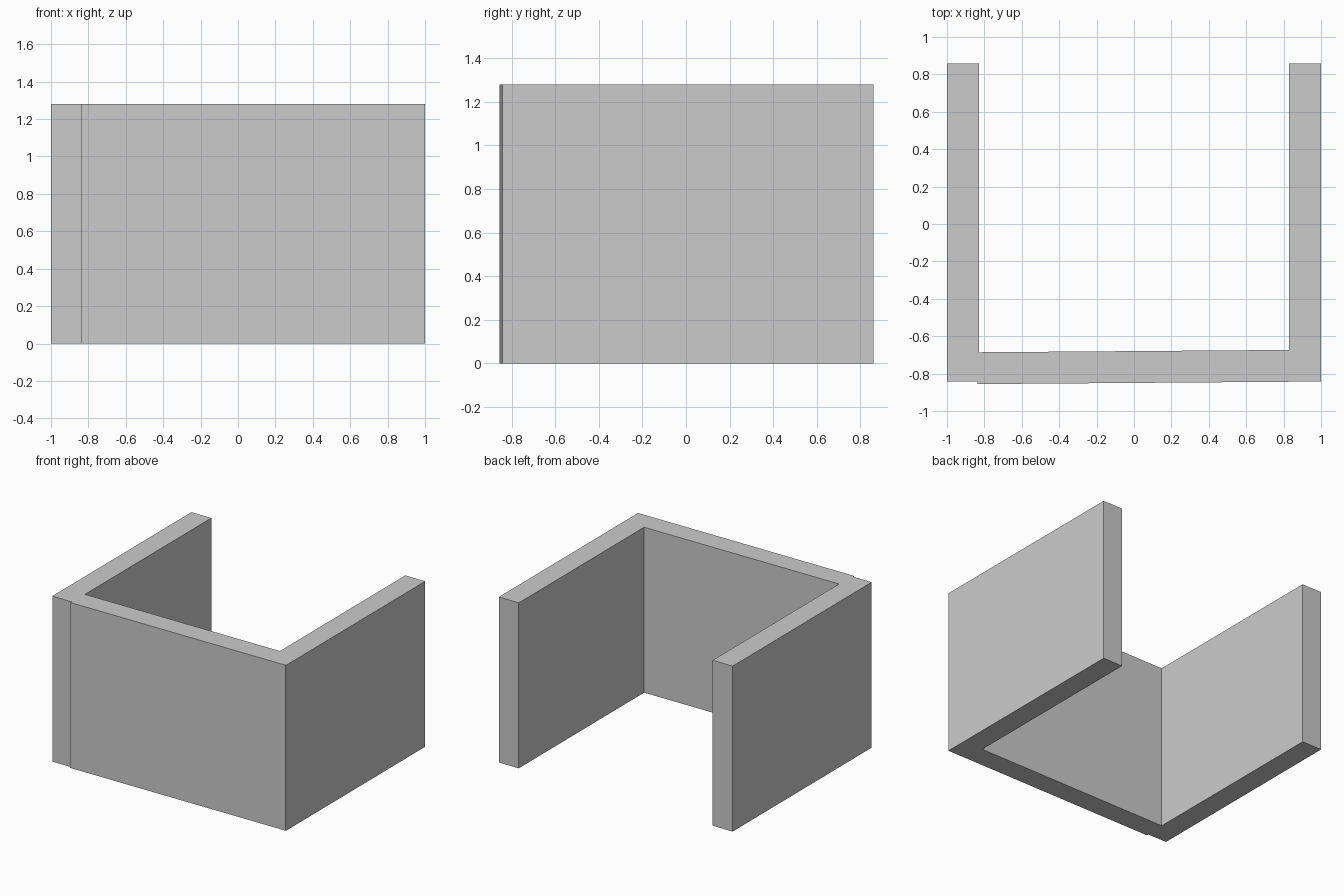
import bpy
import math

if "Cube" in bpy.data.objects:
    bpy.data.objects.remove(bpy.data.objects["Cube"])

HEIGHT = 1.28
THICK = 0.17


def wall(name, length, thick, x, y, angle=0.0):
    """Upright slab standing on z = 0, turned about the vertical axis."""
    bpy.ops.mesh.primitive_cube_add(size=1, location=(x, y, HEIGHT / 2))
    ob = bpy.context.object
    ob.name = name
    ob.dimensions = (length, thick, HEIGHT)
    bpy.ops.object.transform_apply(location=False, rotation=False, scale=True)
    ob.rotation_euler.z = angle
    return ob


# Two parallel side walls
for side, name in ((-1, "left_wall"), (1, "right_wall")):
    wall(name, 1.70, THICK, side * (1 - THICK / 2), 0.009, math.radians(90))
    bpy.context.object.dimensions = (1.70, THICK, HEIGHT)

# Front wall, very slightly skewed so its left end stands proud
wall("front_wall", 1.835, THICK, 0.08, -0.764, 0.0075)
